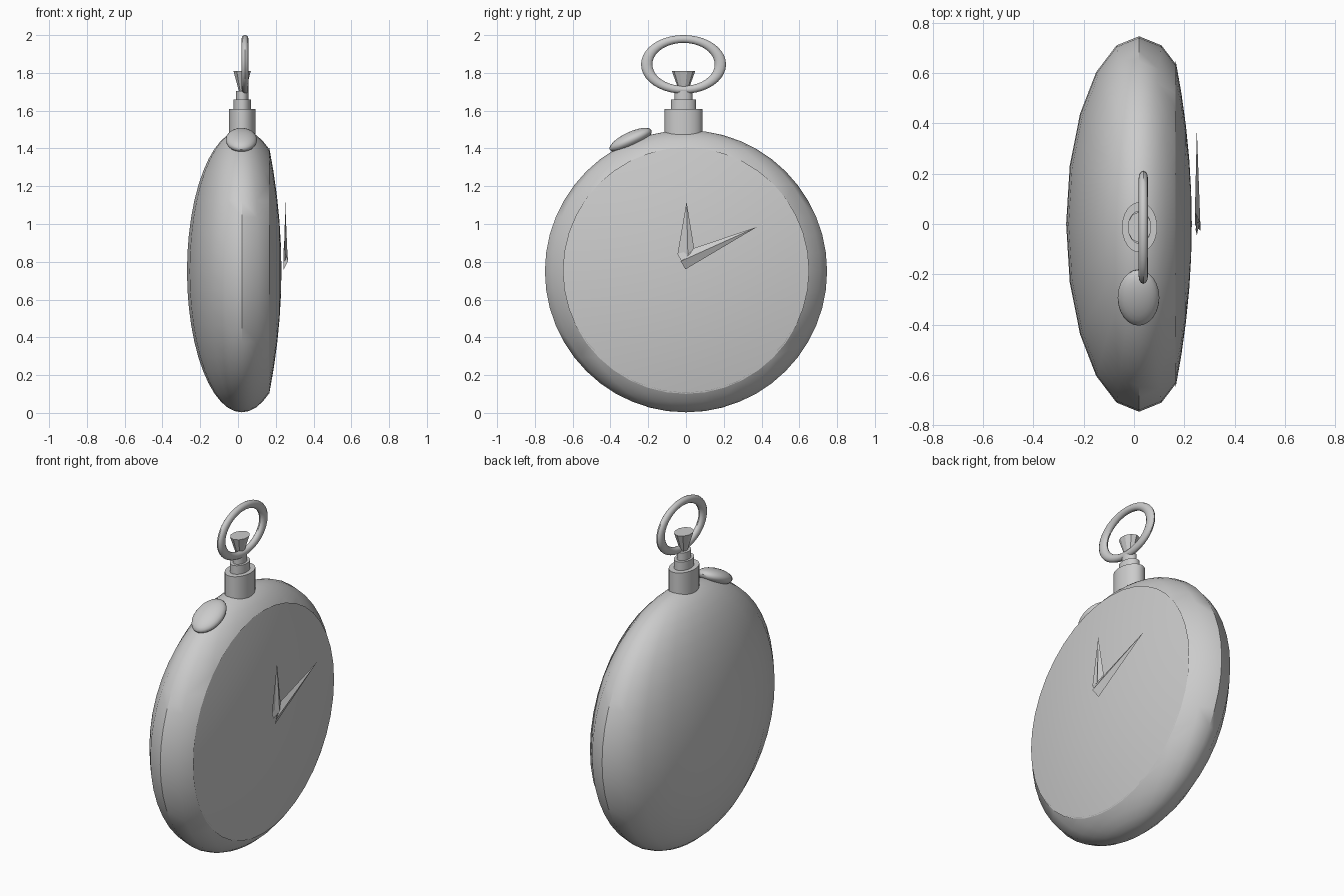
import bpy, bmesh, math
from mathutils import Matrix, Vector

if "Cube" in bpy.data.objects:
    bpy.data.objects.remove(bpy.data.objects["Cube"])


def finish(name, bm, angle=40):
    bmesh.ops.recalc_face_normals(bm, faces=bm.faces)
    me = bpy.data.meshes.new(name)
    bm.to_mesh(me)
    bm.free()
    ob = bpy.data.objects.new(name, me)
    bpy.context.collection.objects.link(ob)
    bpy.ops.object.select_all(action='DESELECT')
    ob.select_set(True)
    bpy.context.view_layer.objects.active = ob
    if angle:
        bpy.ops.object.shade_smooth_by_angle(angle=math.radians(angle))
    return ob


def ellipsoid(name, loc, radii, tilt=0, u=20, v=24, cut=None):
    bm = bmesh.new()
    bmesh.ops.create_uvsphere(bm, u_segments=u, v_segments=v, radius=1)
    m = Matrix.Translation(loc) @ Matrix.Rotation(tilt, 4, 'X') @ Matrix.Diagonal((*radii, 1))
    bm.transform(m)
    if cut is not None:
        bmesh.ops.bisect_plane(bm, geom=bm.verts[:] + bm.edges[:] + bm.faces[:],
                               plane_co=(cut, 0, 0), plane_no=(1, 0, 0), clear_outer=True)
    return finish(name, bm)


def tapered(name, loc_xy, z0, z1, r0, r1, sides, squash=0.7, angle=40):
    bm = bmesh.new()
    bmesh.ops.create_cone(bm, cap_ends=True, segments=sides, radius1=r0, radius2=r1, depth=z1 - z0)
    bm.transform(Matrix.Translation((*loc_xy, (z0 + z1) / 2)) @ Matrix.Diagonal((squash, 1, 1, 1)))
    return finish(name, bm, angle)


# Case body, open at the dial side
CUT = 0.167
ellipsoid("case", (0.02, 0, 0.75), (0.29, 0.747, 0.747), cut=CUT)

# Domed crystal closing the case
bm = bmesh.new()
seg, edge = 40, 0.652
rings = []
for r in (edge, 0.63, 0.52, 0.39, 0.26, 0.13):
    x = CUT - 0.002 + 0.065 * (1 - (r / edge) ** 2)
    rings.append([bm.verts.new((x, r * math.cos(t), 0.753 + r * math.sin(t)))
                  for t in (2 * math.pi * i / seg for i in range(seg))])
for a, b in zip(rings, rings[1:]):
    for i in range(seg):
        j = (i + 1) % seg
        bm.faces.new((a[i], a[j], b[j], b[i]))
pole = bm.verts.new((CUT + 0.063, 0, 0.753))
for i in range(seg):
    bm.faces.new((rings[-1][i], rings[-1][(i + 1) % seg], pole))
crystal = finish("crystal", bm)
# open sheet: make sure it faces the viewer (+x)
if crystal.data.polygons[-1].normal.x < 0:
    crystal.data.flip_normals()

# Stepped stem and faceted crown
AXIS = (0.022, -0.013)
for name, z0, z1, r in (("stem_base", 1.47, 1.61, 0.1),
                        ("stem_collar", 1.60, 1.66, 0.066),
                        ("stem_neck", 1.65, 1.705, 0.047)):
    tapered(name, AXIS, z0, z1, r, r, 32)
tapered("crown", AXIS, 1.68, 1.81, 0.015, 0.062, 10, 0.78, angle=0)

# Oval bow ring
bpy.ops.mesh.primitive_torus_add(major_radius=0.195, minor_radius=0.03, major_segments=40, minor_segments=12)
bow = bpy.context.object
bow.name = "bow_ring"
bow.data.transform(Matrix.Translation((0.037, -0.013, 1.845))
                   @ Matrix.Diagonal((0.62, 1, 0.69, 1)) @ Matrix.Rotation(math.pi / 2, 4, 'Y'))
bpy.ops.object.shade_smooth_by_angle(angle=math.radians(40))

# Side push button
ellipsoid("push_button", (0.018, -0.293, 1.445), (0.083, 0.122, 0.042), math.radians(25), 24, 12)


# Pointed faceted hands floating in front of the crystal
def hand(name, tip, base):
    bm = bmesh.new()
    t = bm.verts.new(tip)
    vs = [bm.verts.new(p) for p in base]
    for i in range(len(vs)):
        bm.faces.new((vs[i], vs[(i + 1) % len(vs)], t))
    bm.faces.new(vs[::-1])
    finish(name, bm, 0)


hand("hour_hand", (0.25, 0.003, 1.117),
     [(0.25, -0.045, 0.84), (0.245, -0.022, 0.80), (0.262, 0.01, 0.835), (0.245, 0.043, 0.872)])
hand("minute_hand", (0.25, 0.377, 0.985),
     [(0.242, -0.003, 0.76), (0.265, -0.028, 0.803), (0.255, 0.02, 0.84), (0.242, 0.035, 0.87)])
